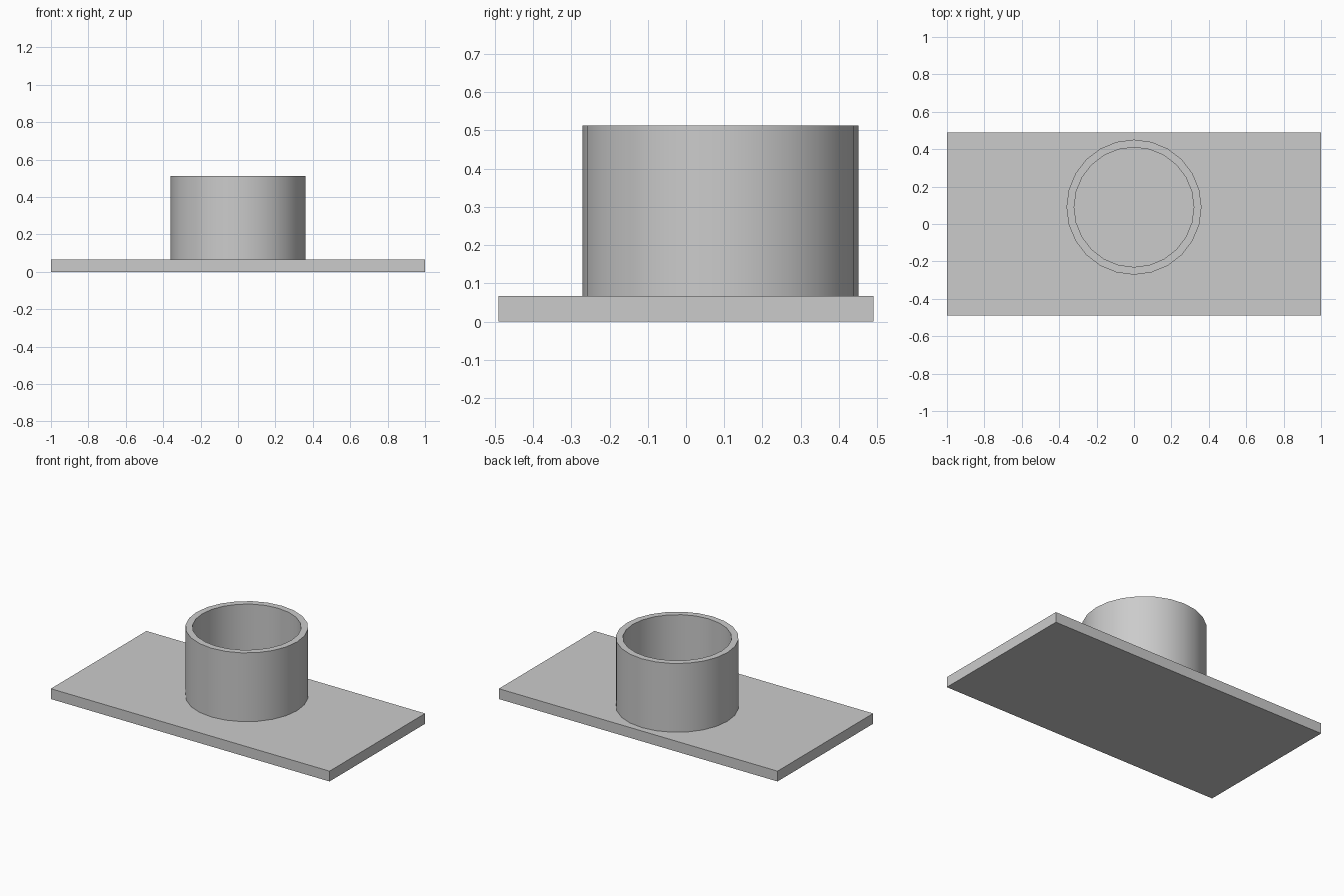
import bpy
import bmesh
import math

old = bpy.data.objects.get("Cube")
if old:
    bpy.data.objects.remove(old, do_unlink=True)

PLATE_TOP = 0.067
RIM = 0.513
SIDES = 24

# Plain grey material
grey = bpy.data.materials.new("plain grey")
grey.use_nodes = True
colour = (0.6, 0.6, 0.6, 1)
grey.diffuse_color = colour
grey.node_tree.nodes["Principled BSDF"].inputs["Base Color"].default_value = colour

# Flat rectangular base plate
bpy.ops.mesh.primitive_cube_add(size=1, location=(0, 0, PLATE_TOP / 2))
plate = bpy.context.object
plate.name = "base_plate"
plate.scale = (2, 0.98, PLATE_TOP)
bpy.ops.object.transform_apply(location=False, rotation=False, scale=True)
plate.data.materials.append(grey)

# Open round collar: a closed wall profile swept around its axis
profile = [(0.361, PLATE_TOP), (0.361, RIM), (0.32, RIM), (0.32, PLATE_TOP)]
bm = bmesh.new()
rings = []
for i in range(SIDES):
    a = math.tau * i / SIDES
    rings.append([bm.verts.new((r * math.cos(a), r * math.sin(a), z)) for r, z in profile])
for i, ring in enumerate(rings):
    after = rings[(i + 1) % SIDES]
    for j in range(len(profile)):
        k = (j + 1) % len(profile)
        bm.faces.new((ring[j], after[j], after[k], ring[k]))
bmesh.ops.recalc_face_normals(bm, faces=bm.faces)
mesh = bpy.data.meshes.new("round_collar")
bm.to_mesh(mesh)
bm.free()
collar = bpy.data.objects.new("round_collar", mesh)
collar.location.y = 0.09
bpy.context.collection.objects.link(collar)
mesh.materials.append(grey)

# Smooth the round wall, keep the rim crisp
bpy.ops.object.select_all(action="DESELECT")
collar.select_set(True)
bpy.context.view_layer.objects.active = collar
bpy.ops.object.shade_smooth_by_angle(angle=math.radians(30))
